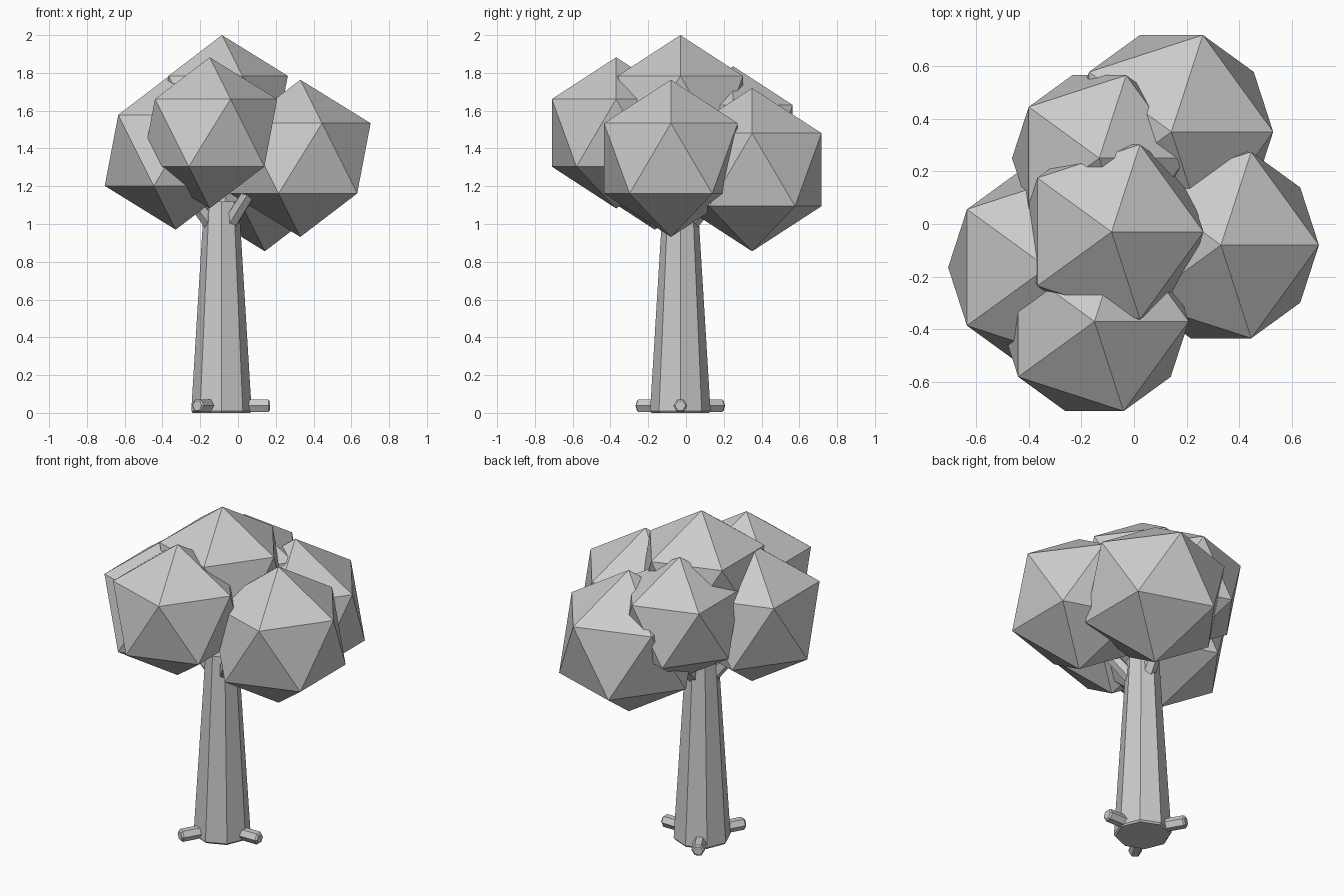
import bpy, bmesh, math
from mathutils import Vector, Matrix

if "Cube" in bpy.data.objects:
    bpy.data.objects.remove(bpy.data.objects["Cube"])

grey = bpy.data.materials.new("light_grey")
grey.diffuse_color = (0.6, 0.6, 0.6, 1)
grey.use_nodes = True
grey.node_tree.nodes["Principled BSDF"].inputs["Base Color"].default_value = grey.diffuse_color

AXIS = Vector((-0.0875, -0.03, 0))  # trunk centre line


def add_object(name, bm):
    mesh = bpy.data.meshes.new(name)
    bmesh.ops.recalc_face_normals(bm, faces=bm.faces[:])
    bm.to_mesh(mesh)
    bm.free()
    mesh.materials.append(grey)
    obj = bpy.data.objects.new(name, mesh)
    bpy.context.collection.objects.link(obj)
    return obj


def lathe(name, profile, sides, matrix, turn=0.0):
    """Closed faceted solid from (radius, height) rings."""
    bm = bmesh.new()
    rings = []
    for r, h in profile:
        angles = [turn + 2 * math.pi * i / sides for i in range(sides)]
        rings.append([bm.verts.new((r * math.cos(a), r * math.sin(a), h)) for a in angles])
    for low, high in zip(rings, rings[1:]):
        for i in range(sides):
            j = (i + 1) % sides
            bm.faces.new((low[i], low[j], high[j], high[i]))
    bm.faces.new(rings[0][::-1])
    bm.faces.new(rings[-1])
    bm.transform(matrix)
    return add_object(name, bm)


def outward(angle, tilt, z):
    """Frame at the trunk axis whose z axis leans outward by tilt."""
    return (Matrix.Translation(AXIS + Vector((0, 0, z)))
            @ Matrix.Rotation(math.radians(angle), 4, 'Z')
            @ Matrix.Rotation(math.radians(tilt), 4, 'Y'))


# Tapered eight-sided trunk with a small chamfer at the foot
lathe("trunk", [(0.152, 0), (0.16, 0.01), (0.092, 1.12)], 8, Matrix.Translation(AXIS))

# Three short six-sided roots with chamfered ends
for i in range(3):
    lathe(f"root_{i + 1}", [(0.037, 0.05), (0.037, 0.248), (0.028, 0.2575)], 6,
          outward(120 * i, 90, 0.038), math.pi / 2)

# Three branches leaning out into the foliage
for i in range(3):
    lathe(f"branch_{i + 1}", [(0.042, 0), (0.036, 0.42)], 6,
          outward(80 + 120 * i, 39, 0.93))

# Foliage clumps: x, y, z, radius
clumps = {
    "top": (-0.085, -0.03, 1.61, 0.39),
    "front": (-0.15, -0.37, 1.4825, 0.4),
    "left": (-0.33, -0.165, 1.39, 0.42),
    "right": (0.33, -0.08, 1.3475, 0.416),
    "back_right": (0.142, 0.35, 1.2875, 0.432),
    "back_left": (-0.132, 0.25, 1.465, 0.37),
}
for side, (x, y, z, r) in clumps.items():
    bm = bmesh.new()
    bmesh.ops.create_icosphere(bm, subdivisions=1, radius=r,
                               matrix=Matrix.Translation((x, y, z)))
    add_object(f"foliage_{side}", bm)
